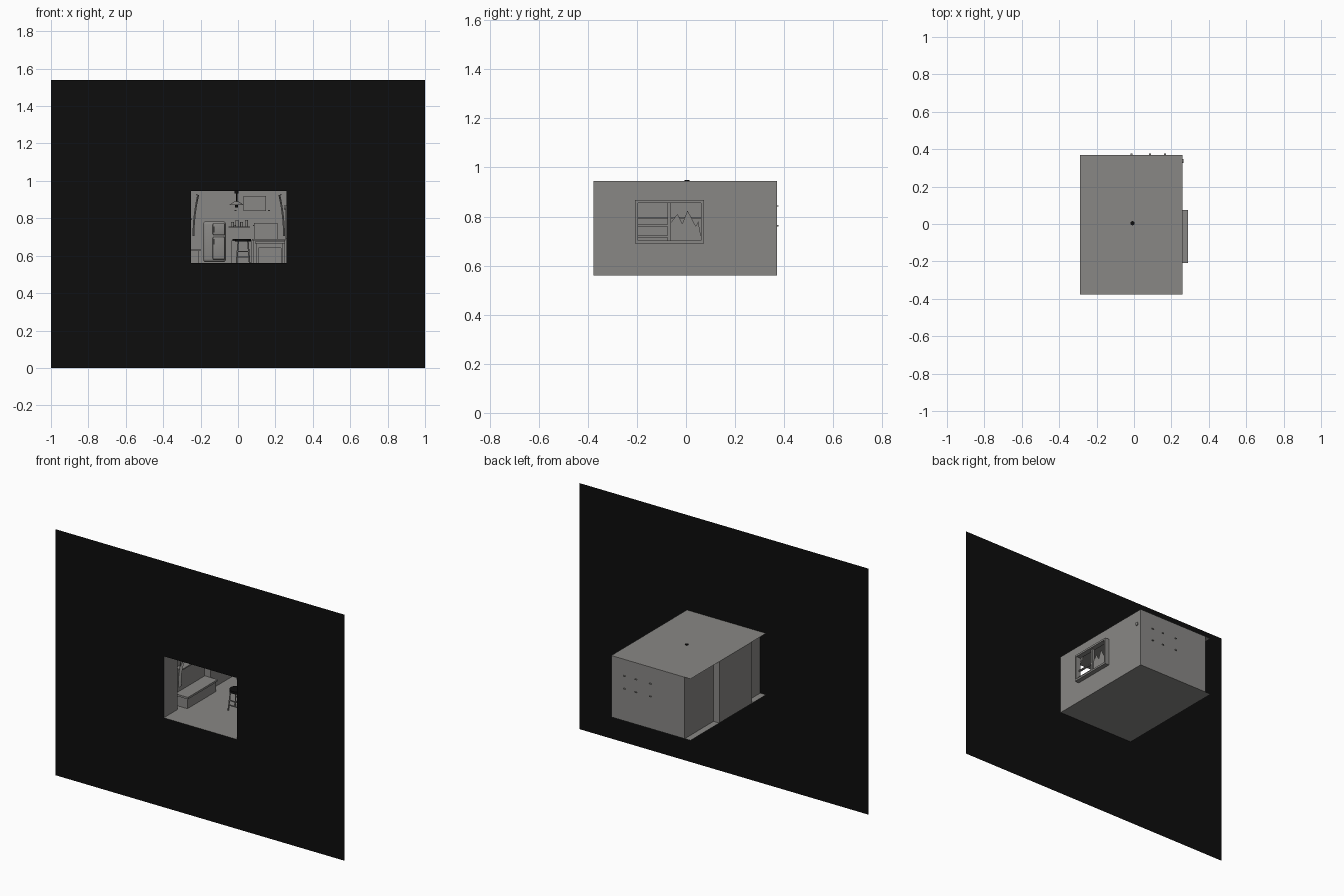
import bpy, bmesh, math
from mathutils import Vector

if "Cube" in bpy.data.objects:
    bpy.data.objects.remove(bpy.data.objects["Cube"])


def material(name, col):
    m = bpy.data.materials.new(name)
    m.diffuse_color = (*col, 1)
    m.use_nodes = True
    m.node_tree.nodes["Principled BSDF"].inputs["Base Color"].default_value = m.diffuse_color
    return m


GREY = material("warm_grey", (0.25, 0.245, 0.235))
BLACK = material("black", (0.004, 0.004, 0.004))

X0, XW, X1 = -0.29, -0.25, 0.258      # recess wall, left wall, right wall
Y0, Y1 = -0.377, 0.37                 # front sheet, back wall
Z0, Z1 = 0.56, 0.945                  # floor, ceiling


def finish(name, bm, mat, smooth=False):
    me = bpy.data.meshes.new(name)
    bm.to_mesh(me)
    bm.free()
    ob = bpy.data.objects.new(name, me)
    bpy.context.collection.objects.link(ob)
    me.materials.append(mat)
    if smooth:
        bpy.ops.object.select_all(action='DESELECT')
        ob.select_set(True)
        bpy.context.view_layer.objects.active = ob
        bpy.ops.object.shade_smooth_by_angle()
    return ob


def sheets(name, polys, mat=GREY):
    bm = bmesh.new()
    for p in polys:
        bm.faces.new([bm.verts.new(v) for v in p])
    return finish(name, bm, mat)


def boxes(name, bounds, mat=GREY, bevel=0):
    """Several boxes (x0, x1, y0, y1, z0, z1) in one object."""
    bm = bmesh.new()
    for x0, x1, y0, y1, z0, z1 in bounds:
        vs = bmesh.ops.create_cube(bm, size=1)['verts']
        for v in vs:
            v.co = ((x0 + x1) / 2 + v.co.x * (x1 - x0),
                    (y0 + y1) / 2 + v.co.y * (y1 - y0),
                    (z0 + z1) / 2 + v.co.z * (z1 - z0))
    if bevel:
        bmesh.ops.bevel(bm, geom=bm.edges[:], offset=bevel, segments=3,
                        affect='EDGES', profile=0.5)
    return finish(name, bm, mat, bevel > 0)


def rod(name, a, b, r1, r2=None, mat=GREY, n=16):
    """Cylinder or cone from point a to point b."""
    a, b = Vector(a), Vector(b)
    bm = bmesh.new()
    bmesh.ops.create_cone(bm, cap_ends=True, segments=n, radius1=r1,
                          radius2=r1 if r2 is None else r2, depth=(b - a).length)
    q = Vector((0, 0, 1)).rotation_difference(b - a)
    for v in bm.verts:
        v.co = q @ v.co + (a + b) / 2
    return finish(name, bm, mat, True)


def ring(u0, u1, v0, v1, a0, a1, b0, b1):
    """Four rectangles around an opening."""
    return [(u0, a0, v0, v1), (a1, u1, v0, v1), (a0, a1, v0, b0), (a0, a1, b1, v1)]


def quad_xz(x0, x1, z0, z1, y):
    return [(x0, y, z0), (x1, y, z0), (x1, y, z1), (x0, y, z1)]


def quad_yz(y0, y1, z0, z1, x):
    return [(x, y0, z0), (x, y1, z0), (x, y1, z1), (x, y0, z1)]


def quad_xy(x0, x1, y0, y1, z):
    return [(x0, y0, z), (x1, y0, z), (x1, y1, z), (x0, y1, z)]


# Large black sheet with the room opening
sheets("front_surround", [quad_xz(*r, Y0) for r in
                          ring(-1, 1, 0, 1.54, XW, X1, Z0, Z1)], BLACK)

# Room shell
sheets("floor", [quad_xy(X0, X1, Y0, Y1, Z0)])
sheets("ceiling", [quad_xy(X0, X1, Y0, Y1, Z1)])
sheets("back_wall", [quad_xz(XW, X1, Z0, Z1, Y1)])
RY0, RY1 = -0.24, 0.085
sheets("left_wall", [quad_yz(Y0, RY0, Z0, Z1, XW), quad_yz(RY0, RY1, Z0, Z1, X0),
                     quad_yz(RY1, Y1, Z0, Z1, XW),
                     quad_xz(X0, XW, Z0, Z1, RY0), quad_xz(X0, XW, Z0, Z1, RY1)])
WY0, WY1, WZ0, WZ1 = -0.208, 0.074, 0.69, 0.868
sheets("right_wall", [quad_yz(*r, X1) for r in
                      ring(Y0, Y1, Z0, Z1, WY0, WY1, WZ0, WZ1)])

# Window frame standing out from the right wall
frame = ring(WY0, WY1, WZ0, WZ1, WY0 + 0.012, WY1 - 0.012, WZ0 + 0.012, WZ1 - 0.012)
boxes("window_frame", [(X1 - 0.004, 0.288, *r) for r in frame])
boxes("window_bars", [(X1, X1 + 0.015, -0.076, -0.062, WZ0, WZ1),
                      (X1, X1 + 0.012, -0.2, -0.076, 0.76, 0.767),
                      (X1, X1 + 0.012, -0.2, -0.076, 0.715, 0.722)])
jag = [(-0.062, 0.7), (-0.062, 0.775), (-0.035, 0.81), (-0.015, 0.77),
       (0.006, 0.825), (0.04, 0.76), (0.05, 0.78), (0.064, 0.7)]
sheets("jagged_pane", [[(X1 + 0.006, y, z) for y, z in jag]])

# Pendant lamp
rod("lamp_rose", (-0.008, 0.004, 0.932), (-0.008, 0.004, 0.948), 0.011, mat=BLACK)
rod("lamp_cord", (-0.008, 0.004, 0.885), (-0.008, 0.004, 0.94), 0.004, mat=BLACK)
rod("lamp_shade", (-0.008, 0.004, 0.87), (-0.008, 0.004, 0.89), 0.04, 0.012)
rod("lamp_bulb", (-0.008, 0.004, 0.858), (-0.008, 0.004, 0.87), 0.009, mat=BLACK)

# Fridge
boxes("fridge_body", [(-0.187, -0.064, 0.24, 0.36, 0.565, 0.785)], bevel=0.018)
boxes("fridge_door", [(-0.135, -0.07, 0.228, 0.242, 0.58, 0.7),
                      (-0.135, -0.07, 0.228, 0.242, 0.71, 0.772)], bevel=0.005)
boxes("fridge_handles", [(-0.13, -0.125, 0.218, 0.229, z, z + 0.03)
                         for z in (0.66, 0.725)])

# Stove, back counter and things above it
boxes("stove", [(-0.035, 0.075, 0.25, 0.365, 0.56, 0.68)])
boxes("stove_top", [(-0.03, 0.06, 0.26, 0.36, 0.68, 0.688)], BLACK)
boxes("back_counter", [(0.08, 0.25, 0.27, 0.365, 0.56, 0.68),
                       (0.075, 0.255, 0.26, 0.365, 0.68, 0.69)])
boxes("counter_doors", [(x, x + 0.045, 0.265, 0.272, 0.58, 0.66)
                        for x in (0.09, 0.145, 0.2)])
boxes("oven_box", [(0.085, 0.21, 0.29, 0.365, 0.69, 0.775)])
boxes("wall_shelf", [(-0.05, 0.065, 0.31, 0.367, 0.75, 0.756)])
for i in range(4):
    rod("shelf_jar", (-0.03 + i * 0.025, 0.335, 0.756),
        (-0.03 + i * 0.025, 0.335, 0.78 + 0.01 * (i % 2)), 0.008)
boxes("wall_cabinet", [(0.03, 0.15, 0.28, 0.365, 0.84, 0.92)])
boxes("shelf_brackets", [(x, x + 0.012, 0.36, 0.377, z, z + 0.005)
                         for x in (-0.02, 0.08, 0.16) for z in (0.76, 0.84)])

# Table along the right wall
boxes("table", [(0.09, 0.25, -0.05, 0.16, 0.665, 0.677)] +
      [(x, x + 0.01, y, y + 0.01, Z0, 0.665) for x in (0.1, 0.23) for y in (-0.04, 0.14)] +
      [(0.1, 0.24, -0.04, 0.15, 0.64, 0.665)])

# Stool
sx, sy = 0.027, -0.05
rod("stool_seat", (sx, sy, 0.675), (sx, sy, 0.69), 0.042, mat=BLACK, n=24)
for dx in (-1, 1):
    for dy in (-1, 1):
        rod("stool_leg", (sx + dx * 0.035, sy + dy * 0.035, Z0),
            (sx + dx * 0.026, sy + dy * 0.026, 0.676), 0.004)
boxes("stool_rungs", [(sx - 0.032, sx + 0.032, sy + s * 0.031 - 0.003,
                       sy + s * 0.031 + 0.003, z, z + 0.006)
                      for s in (-1, 1) for z in (0.59, 0.62)])

# Bench and shelf in the left recess
boxes("recess_bench", [(X0 + 0.002, -0.21, -0.2, 0.08, Z0, 0.625),
                       (X0 + 0.002, -0.2, -0.21, 0.083, 0.625, 0.637)])
boxes("recess_shelf", [(X0 + 0.002, -0.245, -0.21, 0.08, 0.79, 0.798)])


# Gathered curtains at both sides, wavy sheets swept along a curve
def curtain(name, wall, side, y, width):
    bm = bmesh.new()
    grid = []
    for i in range(9):
        t = i / 8
        z = 0.925 - t * 0.22
        w = width * (1 - 0.7 * math.sin(t * math.pi * 0.7))
        grid.append([bm.verts.new((wall + side * (0.012 + 0.025 * (1 - t) ** 2
                                                  + 0.005 * math.sin(j * 1.6)),
                                   y + w * j / 16, z)) for j in range(17)])
    for a, b in zip(grid, grid[1:]):
        for j in range(16):
            bm.faces.new((a[j], a[j + 1], b[j + 1], b[j]))
    finish(name, bm, GREY, True)


for label, wall, side in (("left", XW, 1), ("right", X1, -1)):
    curtain(label + "_curtain_front", wall, side, -0.25, 0.08)
    curtain(label + "_curtain_back", wall, side, 0.12, -0.08)
    rod(label + "_curtain_rail", (wall + side * 0.03, -0.27, 0.927),
        (wall + side * 0.03, 0.14, 0.927), 0.004)

# Round wall clock reaching through the right wall
rod("wall_clock", (X1 - 0.012, 0.336, 0.857), (X1 + 0.006, 0.336, 0.857), 0.011, n=24)
